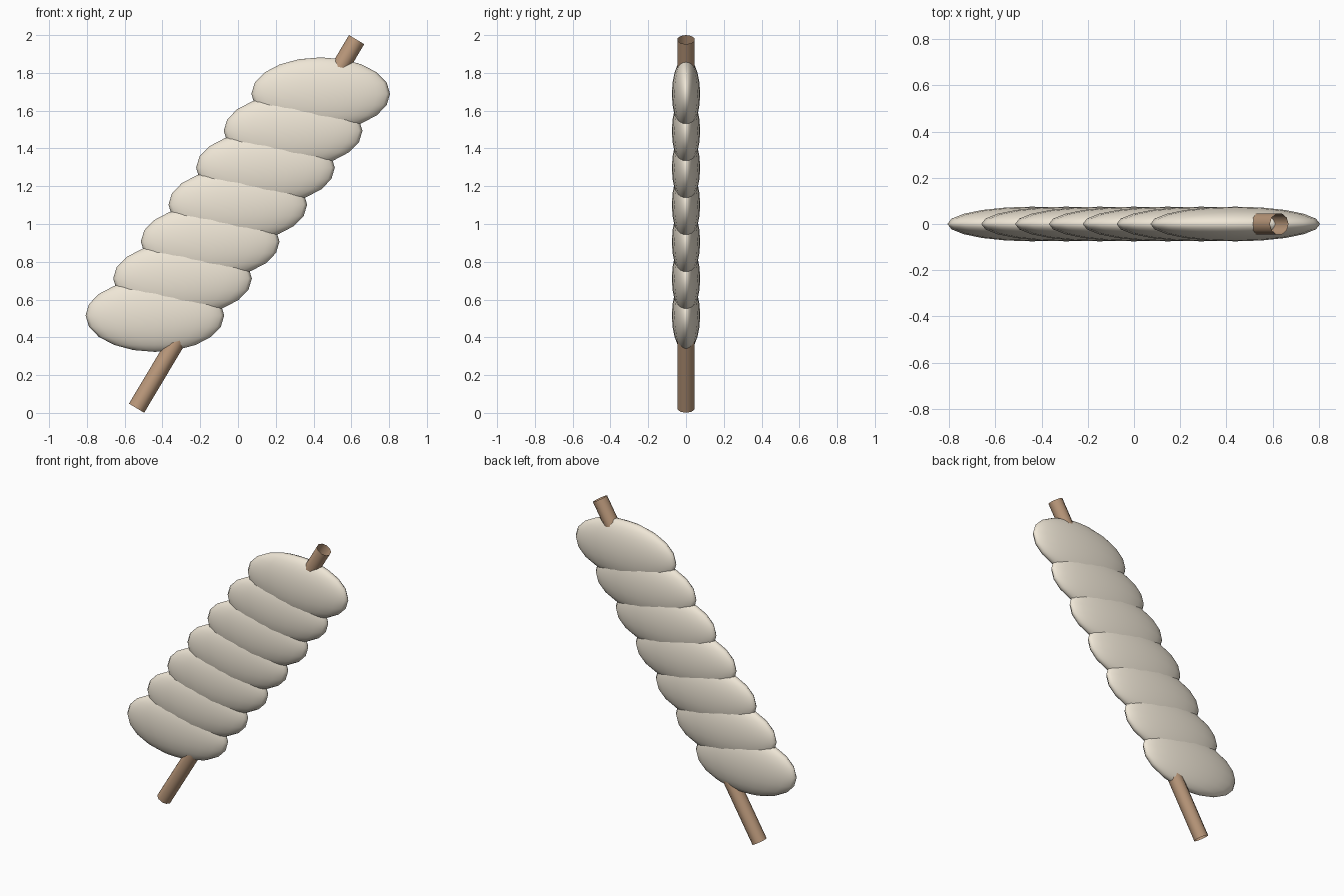
import bpy
from mathutils import Vector

if "Cube" in bpy.data.objects:
    bpy.data.objects.remove(bpy.data.objects["Cube"])


def material(name, color):
    m = bpy.data.materials.new(name)
    m.diffuse_color = (*color, 1)
    m.use_nodes = True
    m.node_tree.nodes["Principled BSDF"].inputs["Base Color"].default_value = m.diffuse_color
    return m


cream = material("cream", (0.86, 0.79, 0.67))
wood = material("wood", (0.50, 0.32, 0.20))


def finish(ob, name, mat):
    ob.name = name
    ob.data.materials.append(mat)
    ob.data.shade_smooth()


# slanted open-ended wooden stick
bottom, top = Vector((-0.537, 0, 0.025)), Vector((0.628, 0, 1.976))
axis = top - bottom
bpy.ops.mesh.primitive_cylinder_add(
    vertices=10, radius=0.047, depth=axis.length, end_fill_type='NOTHING',
    location=(bottom + top) / 2,
    rotation=axis.to_track_quat('Z', 'Y').to_euler())
finish(bpy.context.object, "stick", wood)

# row of seven flat overlapping lobes threaded on the stick
first, last = Vector((-0.44, 0, 0.516)), Vector((0.438, 0, 1.689))
COUNT = 7
for i in range(COUNT):
    bpy.ops.mesh.primitive_uv_sphere_add(
        segments=20, ring_count=10, radius=1,
        location=first.lerp(last, i / (COUNT - 1)))
    ob = bpy.context.object
    ob.scale = (0.367, 0.075, 0.193)
    finish(ob, f"lobe_{i + 1}", cream)
